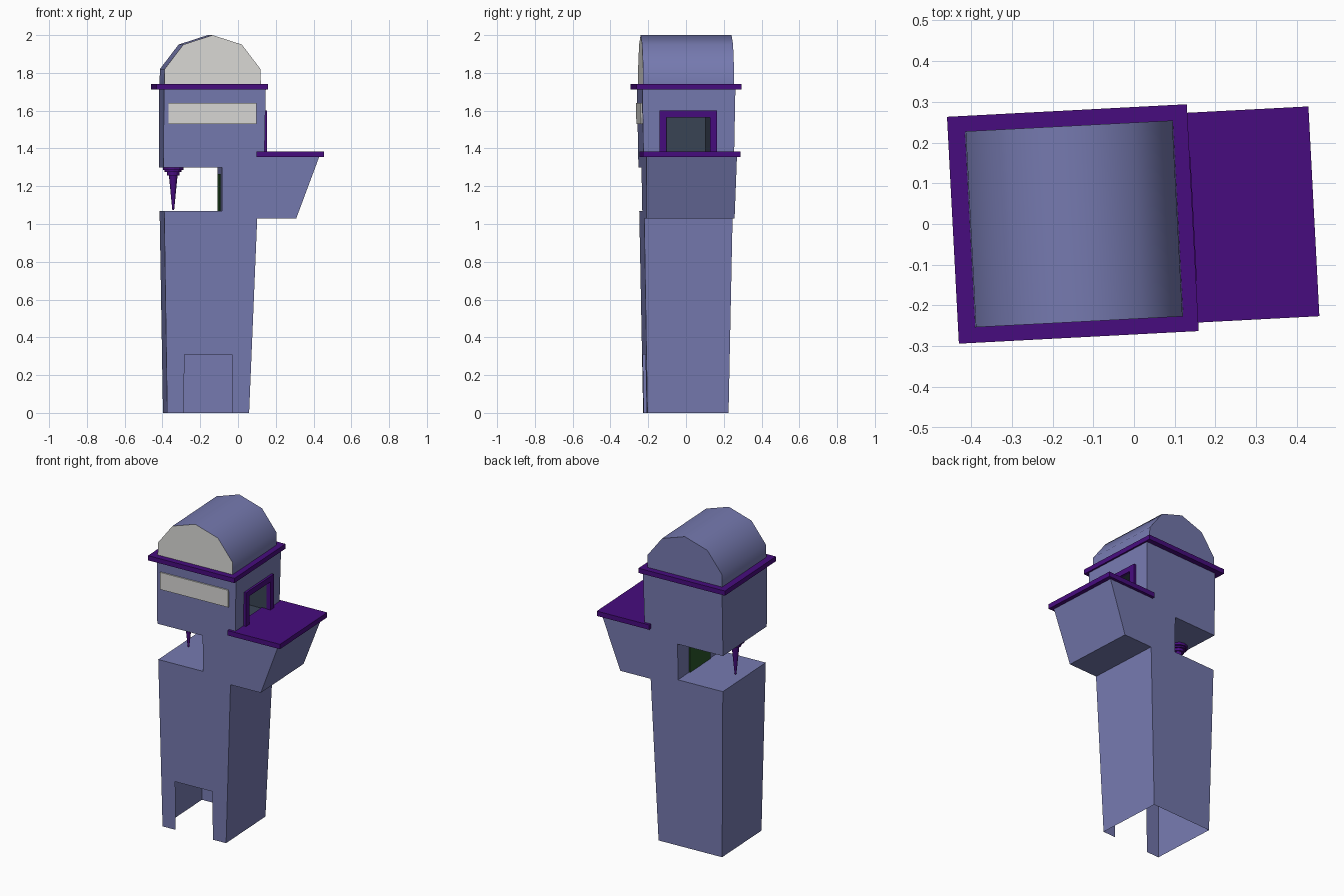
import bpy, bmesh, math

if "Cube" in bpy.data.objects:
    bpy.data.objects.remove(bpy.data.objects["Cube"])

TURN = math.radians(3)      # the whole tower stands slightly turned
YC = 0.008                  # centre line in y


def material(name, rgb):
    m = bpy.data.materials.new(name)
    lin = [(c / 255 / 12.92) if c < 10 else ((c / 255 + 0.055) / 1.055) ** 2.4 for c in rgb]
    m.diffuse_color = (*lin, 1)
    m.use_nodes = True
    m.node_tree.nodes["Principled BSDF"].inputs["Base Color"].default_value = m.diffuse_color
    return m


BLUE = material("slate_blue_wall", (118, 122, 176))
PURPLE = material("deep_purple_trim", (71, 12, 126))
GREY = material("pale_grey_glass", (219, 218, 215))
SLATE = material("dark_slate_interior", (57, 68, 84))
GREEN = material("dark_green_door", (42, 86, 42))


def finish(name, bm, *mats, recalc=True):
    if recalc:
        bmesh.ops.recalc_face_normals(bm, faces=bm.faces)
    me = bpy.data.meshes.new(name)
    bm.to_mesh(me)
    bm.free()
    for m in mats:
        me.materials.append(m)
    ob = bpy.data.objects.new(name, me)
    ob.rotation_euler.z = TURN
    bpy.context.collection.objects.link(ob)
    return ob


def box(name, x, y, z, mat, open_right=False):
    bm = bmesh.new()
    bmesh.ops.create_cube(bm, size=1)
    for v in bm.verts:
        v.co = [(r[0] + r[1]) / 2 + c * (r[1] - r[0]) for r, c in zip((x, y, z), v.co)]
    if open_right:
        bm.normal_update()
        faces = [f for f in bm.faces if f.normal.x > 0.9]
        bmesh.ops.delete(bm, geom=faces, context='FACES_ONLY')
        bmesh.ops.reverse_faces(bm, faces=bm.faces)
    return finish(name, bm, mat, recalc=not open_right)


def half_depth(z):          # tower widens slightly upwards
    return 0.215 + 0.0185 * z


# Tower shell: one C-shaped side profile, open at the bottom, with a front doorway
profile = [(-0.386, 0), (0.048, 0), (0.09, 1.03), (0.297, 1.03), (0.42, 1.36),
           (0.128, 1.36), (0.135, 1.73), (-0.405, 1.73), (-0.407, 1.30),
           (-0.097, 1.30), (-0.097, 1.07), (-0.403, 1.07)]
doorway = [(-0.296, 0), (-0.296, 0.31), (-0.042, 0.31), (-0.042, 0)]
bm = bmesh.new()
front = [bm.verts.new((x, YC - half_depth(z), z)) for x, z in profile]
back = [bm.verts.new((x, YC + half_depth(z), z)) for x, z in profile]
notch = [bm.verts.new((x, YC - half_depth(z), z)) for x, z in doorway]
bm.faces.new([front[0]] + notch + front[1:])
bm.faces.new(back[::-1])
n = len(profile)
for i in range(1, n):       # the bottom (i = 0) stays open
    j = (i + 1) % n
    loop = [front[j], front[i], back[i], back[j]]
    if i == 5:              # balcony wall gets a doorway notch
        hole = [(0.128, YC - 0.115, 1.36), (0.1319, YC - 0.115, 1.565),
                (0.1319, YC + 0.115, 1.565), (0.128, YC + 0.115, 1.36)]
        h = [bm.verts.new(p) for p in hole]
        loop = [front[j], front[i]] + h + [back[i], back[j]]
    bm.faces.new(loop)
finish("tower_shell", bm, BLUE)

# Room behind the balcony doorway
box("cabin_room", (-0.37, 0.13), (YC - 0.115, YC + 0.115), (1.38, 1.565), SLATE, True)

# Balcony floor and roof rim
box("balcony_floor", (0.085, 0.443), (YC - 0.258, YC + 0.258), (1.354, 1.385), PURPLE)
box("roof_rim", (-0.445, 0.145), (YC - 0.279, YC + 0.279), (1.711, 1.741), PURPLE)

# Balcony door frame
for side, s in (("front", -1), ("back", 1)):
    ys = sorted((YC - 0.003 + s * 0.115, YC - 0.003 + s * 0.152))
    box("door_post_" + side, (0.12, 0.147), ys, (1.38, 1.565), PURPLE)
box("door_lintel", (0.12, 0.147), (YC - 0.155, YC + 0.149), (1.565, 1.6), PURPLE)

# Front window strip, following the leaning wall
bm = bmesh.new()
rows = []
for off in (0.002, -0.008):
    rows.append([bm.verts.new((x, YC - half_depth(z) + off, z))
                 for x, z in ((-0.381, 1.53), (0.085, 1.53), (0.085, 1.64), (-0.381, 1.64))])
a, b = rows
bm.faces.new(a)
bm.faces.new(b[::-1])
for i in range(4):
    j = (i + 1) % 4
    bm.faces.new((a[i], b[i], b[j], a[j]))
finish("window_strip", bm, GREY)

# Green door inside the open bay
box("bay_door", (-0.103, -0.096), (YC - 0.112, YC + 0.112), (1.07, 1.265), GREEN)

# Vaulted roof: half-round profile, grey front gable
arch = [(0.256, 1.735), (0.254, 1.82), (0.155, 1.95), (0, 2.0)]
arch += [(-x, z) for x, z in arch[-2::-1]]
bm = bmesh.new()
a, b = ([bm.verts.new((x - 0.147, YC + y, z)) for x, z in arch] for y in (-0.241, 0.241))
gable = bm.faces.new(a)
gable.material_index = 1
bm.faces.new(b[::-1])
for i in range(len(arch) - 1):
    bm.faces.new((a[i], b[i], b[i + 1], a[i + 1])).smooth = True
finish("vaulted_roof", bm, BLUE, GREY)

# Stepped needle hanging in the open bay
steps = [(0.055, 0.055, 1.302, 1.285), (0.045, 0.045, 1.285, 1.275),
         (0.034, 0.034, 1.275, 1.258), (0.023, 0.005, 1.258, 1.075)]
bm = bmesh.new()
for r_top, r_low, top, low in steps:
    part = bmesh.ops.create_cone(bm, cap_ends=True, segments=12,
                                 radius1=r_low, radius2=r_top, depth=top - low)
    bmesh.ops.translate(bm, verts=part["verts"], vec=(-0.343, YC, (top + low) / 2))
finish("hanging_needle", bm, PURPLE)
